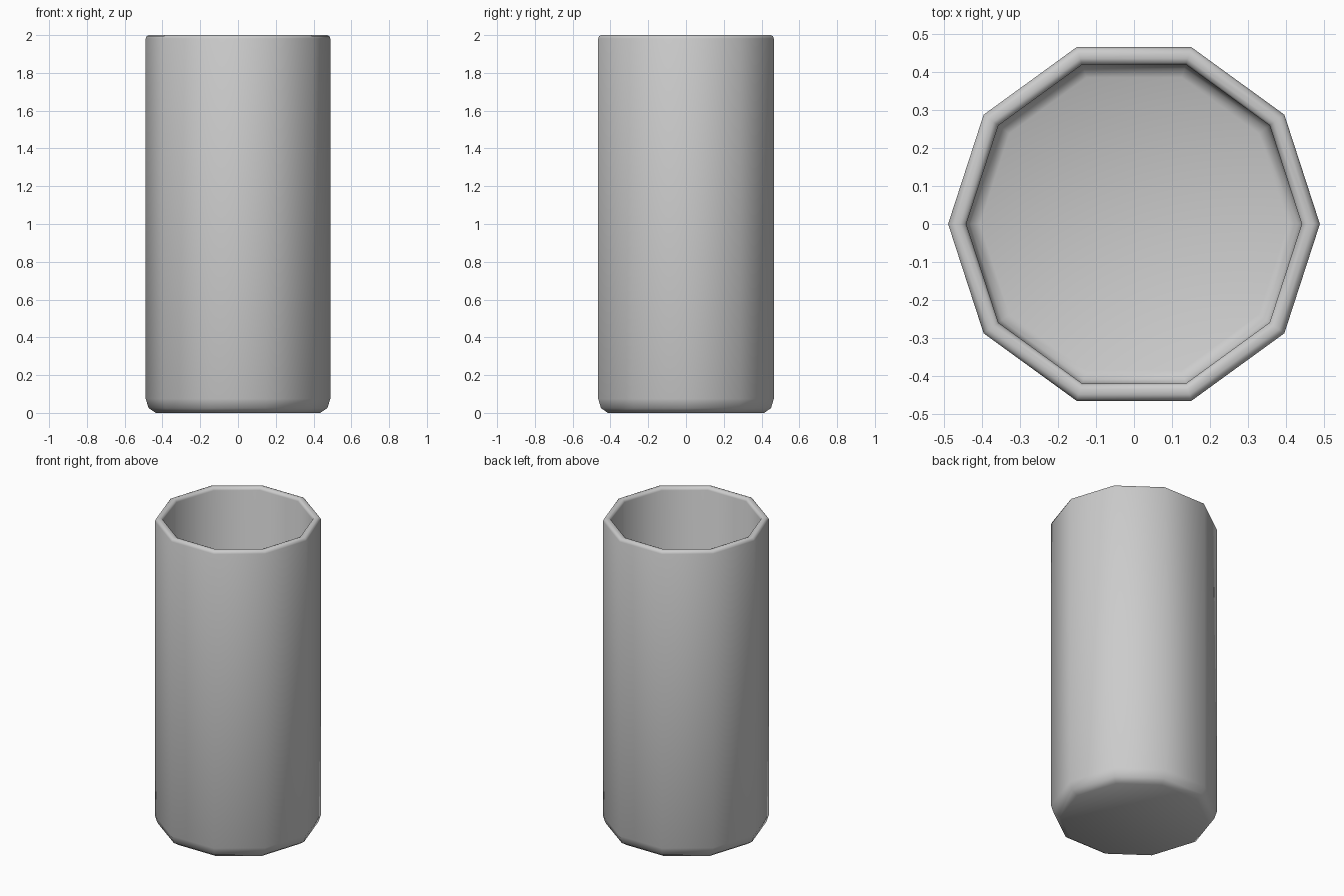
import bpy, bmesh, math

if "Cube" in bpy.data.objects:
    bpy.data.objects.remove(bpy.data.objects["Cube"])

SIDES = 10
# (radius, height) from the outer base, over the rim, to the inner floor
PROFILE = [(0.435, 0.0), (0.473, 0.025), (0.489, 0.075),
           (0.489, 1.982), (0.483, 1.995), (0.472, 2.0),
           (0.457, 2.0), (0.446, 1.995), (0.441, 1.982),
           (0.441, 0.09), (0.43, 0.062), (0.405, 0.05)]

bm = bmesh.new()
rings = []
for r, z in PROFILE:
    rings.append([bm.verts.new((r * math.cos(math.tau * i / SIDES),
                                r * math.sin(math.tau * i / SIDES), z))
                  for i in range(SIDES)])

# walls and rim
for a, b in zip(rings, rings[1:]):
    for i in range(SIDES):
        j = (i + 1) % SIDES
        bm.faces.new((a[i], a[j], b[j], b[i]))

# base and inner floor
bm.faces.new(rings[0][::-1])
bm.faces.new(rings[-1])
bmesh.ops.recalc_face_normals(bm, faces=bm.faces)

mesh = bpy.data.meshes.new("cup")
bm.to_mesh(mesh)
bm.free()
cup = bpy.data.objects.new("cup", mesh)
bpy.context.collection.objects.link(cup)

# smooth shading
bpy.context.view_layer.objects.active = cup
cup.select_set(True)
bpy.ops.object.shade_smooth_by_angle(angle=math.radians(50))
